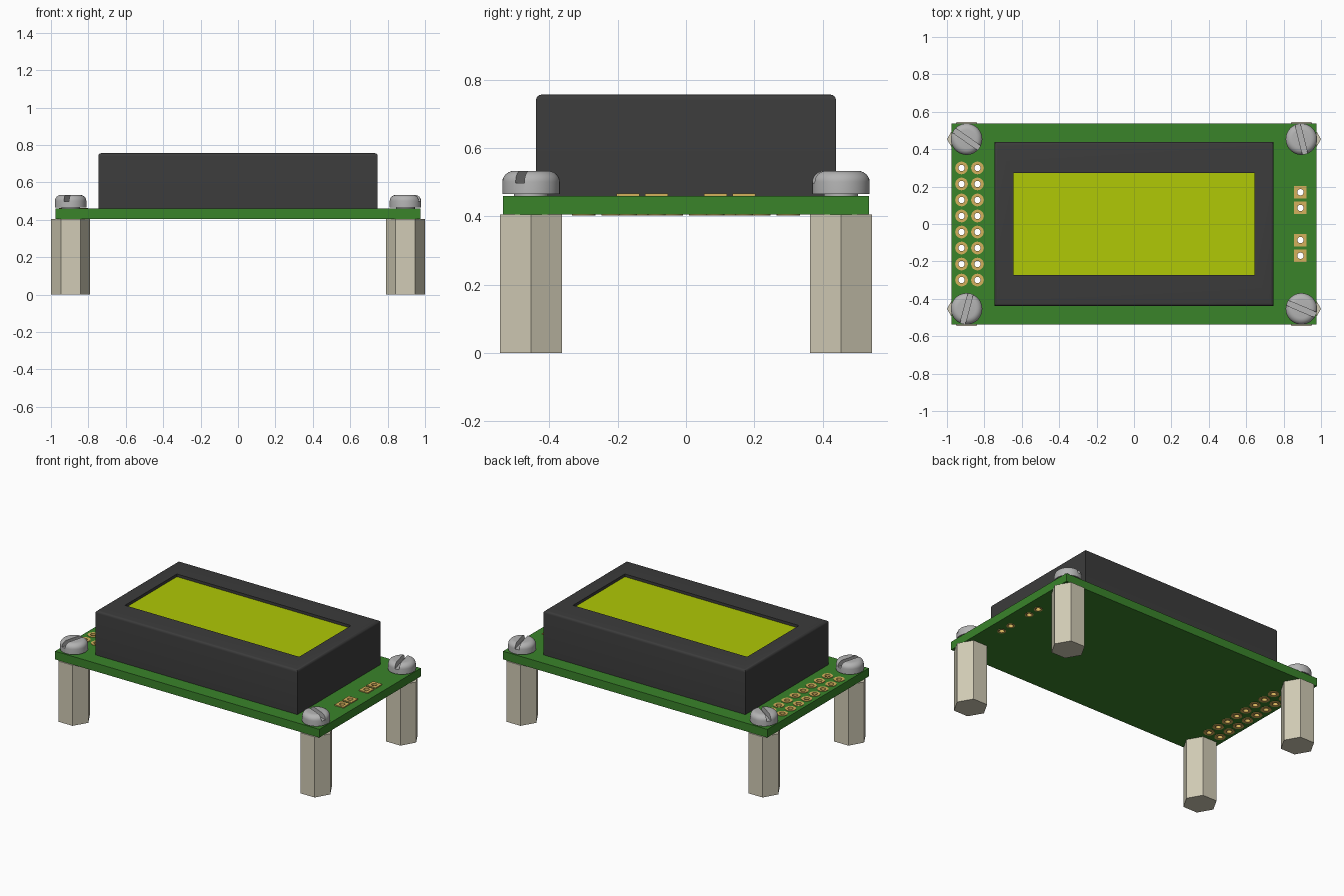
import bpy, bmesh, math
from mathutils import Matrix

if "Cube" in bpy.data.objects:
    bpy.data.objects.remove(bpy.data.objects["Cube"])

BOARD_BOTTOM, BOARD_TOP = 0.405, 0.46
BEZEL_TOP = 0.756


def material(name, r, g, b):
    m = bpy.data.materials.new(name)
    m.diffuse_color = [(c / 255) ** 2.2 for c in (r, g, b)] + [1]
    m.use_nodes = True
    m.node_tree.nodes["Principled BSDF"].inputs["Base Color"].default_value = m.diffuse_color
    return m


GREEN = material("board green", 60, 130, 46)
BLACK = material("bezel charcoal", 62, 62, 62)
LIME = material("screen lime", 174, 199, 14)
NICKEL = material("standoff nickel", 208, 202, 180)
STEEL = material("screw steel", 178, 178, 178)
GOLD = material("pad gold", 212, 176, 92)


def finish(name, bm, mat, loc=(0, 0, 0)):
    bmesh.ops.recalc_face_normals(bm, faces=bm.faces)
    mesh = bpy.data.meshes.new(name)
    bm.to_mesh(mesh)
    bm.free()
    ob = bpy.data.objects.new(name, mesh)
    bpy.context.collection.objects.link(ob)
    ob.location = loc
    mesh.materials.append(mat)
    return ob


def add_box(bm, sx, sy, z0, z1):
    m = Matrix.Translation((0, 0, (z0 + z1) / 2)) @ Matrix.Diagonal((sx, sy, z1 - z0, 1))
    return bmesh.ops.create_cube(bm, size=1, matrix=m)


def add_cylinder(bm, x, y, z0, z1, r, n):
    bmesh.ops.create_cone(bm, cap_ends=True, segments=n, radius1=r, radius2=r, depth=z1 - z0,
                          matrix=Matrix.Translation((x, y, (z0 + z1) / 2)))


def loft(bm, rings, cap=False):
    rows = [[bm.verts.new(p) for p in ring] for ring in rings]
    n = len(rows[0])
    for a, b in zip(rows, rows[1:]):
        for i in range(n):
            bm.faces.new((a[i], a[(i + 1) % n], b[(i + 1) % n], b[i]))
    if cap:
        bm.faces.new(rows[0])
        bm.faces.new(rows[-1])


def ring(r, z, n, x=0, y=0, square=False):
    pts = []
    for i in range(n):
        c, s = math.cos(2 * math.pi * i / n), math.sin(2 * math.pi * i / n)
        k = r / max(abs(c), abs(s)) if square else r
        pts.append((x + c * k, y + s * k, z))
    return pts


def cut(ob, cutter):
    mod = ob.modifiers.new("cut", 'BOOLEAN')
    mod.operation, mod.solver, mod.object = 'DIFFERENCE', 'EXACT', cutter
    cutter.hide_render = True
    bpy.ops.object.select_all(action='DESELECT')
    bpy.context.view_layer.objects.active = ob
    ob.select_set(True)
    bpy.context.view_layer.update()
    bpy.ops.object.modifier_apply(modifier=mod.name)
    bpy.data.objects.remove(cutter)


def smooth(ob):
    bpy.ops.object.select_all(action='DESELECT')
    bpy.context.view_layer.objects.active = ob
    ob.select_set(True)
    bpy.ops.object.shade_smooth_by_angle(angle=math.radians(35))


header = [(x, (i - 3.5) * 0.0856) for x in (-0.922, -0.837) for i in range(8)]
sockets = [(0.89, y) for y in (-0.17, -0.086, 0.086, 0.17)]

# circuit board with plated holes
bm = bmesh.new()
add_box(bm, 1.954, 1.072, BOARD_BOTTOM, BOARD_TOP)
board = finish("circuit_board", bm, GREEN)
bm = bmesh.new()
for x, y in header + sockets:
    add_cylinder(bm, x, y, 0.3, 0.6, 0.019, 16)
cut(board, finish("hole_cutter", bm, GREEN))

# gold pads: round header rings and square terminal pads
def pads(name, spots, r_low, r_top, low, top, square):
    bm = bmesh.new()
    for x, y in spots:
        loft(bm, [ring(r_low, BOARD_BOTTOM, 24, x, y), ring(r_low, low, 24, x, y),
                  ring(0.017, low, 24, x, y), ring(0.017, top, 24, x, y),
                  ring(r_top, top, 24, x, y, square),
                  ring(r_top, BOARD_TOP, 24, x, y, square)])
    smooth(finish(name, bm, GOLD))


pads("header_pads", header, 0.034, 0.034, BOARD_BOTTOM - 0.003, BOARD_TOP + 0.003, False)
pads("terminal_pads", sockets, 0.026, 0.0335, BOARD_BOTTOM - 0.002, BOARD_TOP + 0.007, True)

# display bezel: rounded top edges and a recessed window
bm = bmesh.new()
add_box(bm, 1.494, 0.878, BOARD_TOP, BEZEL_TOP)
top_edges = [e for e in bm.edges if all(v.co.z > BEZEL_TOP - 0.01 for v in e.verts)]
bmesh.ops.bevel(bm, geom=top_edges, offset=0.016, segments=4, profile=0.5, affect='EDGES')
bezel = finish("display_bezel", bm, BLACK)
bm = bmesh.new()
add_box(bm, 1.288, 0.548, BEZEL_TOP - 0.025, 1)
cut(bezel, finish("window_cutter", bm, BLACK))
smooth(bezel)

# display screen
bm = bmesh.new()
add_box(bm, 1.287, 0.547, BEZEL_TOP - 0.025, BEZEL_TOP - 0.018)
finish("display_screen", bm, LIME)

# corner standoffs and slotted screws
for side, x in (("left", -0.895), ("right", 0.895)):
    for end, y in (("front", -0.4535), ("back", 0.4535)):
        bm = bmesh.new()
        add_hex = [ring(0.105, z, 6) for z in (0, BOARD_BOTTOM)]
        loft(bm, add_hex, cap=True)
        finish(f"standoff_{end}_{side}", bm, NICKEL, (x, y, 0))

        bm = bmesh.new()
        profile = [(0.05, 0.45), (0.05, 0.466), (0.084, 0.466)]
        for i in range(7):
            a = math.pi / 2 * i / 6
            profile.append((0.049 + 0.035 * math.cos(a), 0.501 + 0.032 * math.sin(a)))
        loft(bm, [ring(r, z, 40) for r, z in profile], cap=True)
        screw = finish(f"screw_{end}_{side}", bm, STEEL, (x, y, 0))
        angle = {("left", "back"): -35, ("right", "back"): -76,
                 ("left", "front"): 75, ("right", "front"): -23}[side, end]
        bm = bmesh.new()
        add_box(bm, 0.3, 0.028, 0.498, 0.6)
        slot = finish("slot_cutter", bm, STEEL, (x, y, 0))
        slot.rotation_euler.z = math.radians(angle)
        cut(screw, slot)
        smooth(screw)
